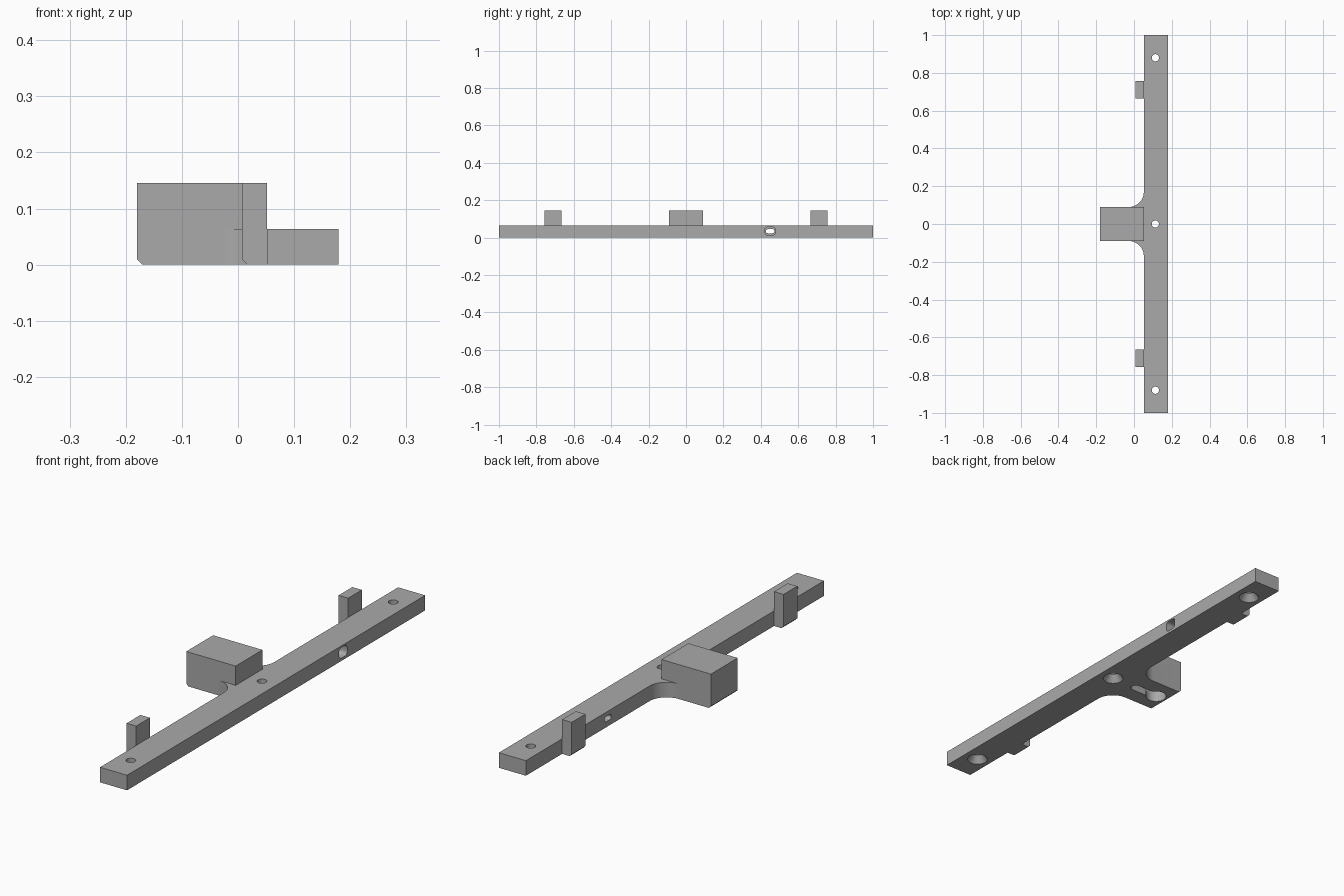
import bpy, bmesh, math
from mathutils import Matrix

if "Cube" in bpy.data.objects:
    bpy.data.objects.remove(bpy.data.objects["Cube"])

grey = bpy.data.materials.new("plain grey")
grey.diffuse_color = (0.4, 0.4, 0.4, 1)
grey.use_nodes = True
grey.node_tree.nodes["Principled BSDF"].inputs["Base Color"].default_value = grey.diffuse_color


def prism(name, pts, h, matrix):
    """Extrude a flat outline by h along local z, then place it."""
    bm = bmesh.new()
    face = bm.faces.new([bm.verts.new((x, y, 0)) for x, y in pts])
    ext = bmesh.ops.extrude_face_region(bm, geom=[face])
    for v in ext["geom"]:
        if isinstance(v, bmesh.types.BMVert):
            v.co.z += h
    bm.transform(matrix)
    bmesh.ops.recalc_face_normals(bm, faces=bm.faces[:])
    return finish(name, bm)


def finish(name, bm):
    me = bpy.data.meshes.new(name)
    bm.to_mesh(me)
    bm.free()
    me.materials.append(grey)
    ob = bpy.data.objects.new(name, me)
    bpy.context.collection.objects.link(ob)
    return ob


def cone(name, x, y, z0, z1, r0, r1):
    bm = bmesh.new()
    bmesh.ops.create_cone(bm, cap_ends=True, segments=32, radius1=r0, radius2=r1,
                          depth=z1 - z0,
                          matrix=Matrix.Translation((x, y, (z0 + z1) / 2)))
    return finish(name, bm)


def boolean(ob, other, op="DIFFERENCE"):
    m = ob.modifiers.new(op.lower(), "BOOLEAN")
    m.operation, m.object, m.solver = op, other, "EXACT"
    bpy.context.view_layer.objects.active = ob
    bpy.ops.object.modifier_apply(modifier=m.name)
    bpy.data.objects.remove(other)


def slot(x0, x1, r):
    """Outline of a round-ended slot along x."""
    arc = [math.pi * i / 12 for i in range(13)]
    return ([(x1 + r * math.sin(a), -r * math.cos(a)) for a in arc] +
            [(x0 - r * math.sin(a), r * math.cos(a)) for a in arc])


def round_rect(w, h, r):
    """Rounded rectangle outline."""
    pts = []
    for k, (sx, sy) in enumerate(((1, 1), (-1, 1), (-1, -1), (1, -1))):
        for i in range(5):
            a = math.pi / 2 * (k + i / 4)
            pts.append((sx * (w / 2 - r) + r * math.cos(a),
                        sy * (h / 2 - r) + r * math.sin(a)))
    return pts


def chamfered(name, x0, y0, y1):
    """Upright block against the bar, bevelled at its outer lower edge."""
    pts = [(x0, .01), (x0 + .01, 0), (.052, 0), (.052, .146), (x0, .146)]
    stand = Matrix.Translation((0, y1, 0)) @ Matrix.Rotation(math.pi / 2, 4, "X")
    return prism(name, pts, y1 - y0, stand)


# Long bar, with concave fillets blending into the centre block
R = 0.08
steps = [math.pi / 2 * i / 12 for i in range(13)]
upper = [(.052 - R + R * math.sin(a), .09 + R - R * math.cos(a)) for a in steps]
outline = [(.179, -1), (.179, 1), (.052, 1)] + upper[::-1]
outline += [(x, -y) for x, y in upper] + [(.052, -1)]
bar = prism("bar", outline, .064, Matrix())

# Centre block
boolean(bar, chamfered("centre_block", -.18, -.09, .09), "UNION")

# Countersunk screw holes
for y in (-.88, 0, .88):
    boolean(bar, cone("hole", .113, y, -.05, .1, .019, .019))
    boolean(bar, cone("countersink", .113, y, -.001, .03, .042, .019))

# Keyhole in the underside of the centre block
boolean(bar, cone("key_entry", -.12, 0, -.05, .08, .042, .042))
boolean(bar, prism("key_throat", slot(-.12, -.01, .02), .1, Matrix.Translation((0, 0, -.05))))
boolean(bar, prism("key_undercut", slot(-.12, -.01, .04), .05, Matrix.Translation((0, 0, .03))))

# Cross channel through the bar: wide pocket, then narrower slot
across = Matrix(((0, 0, 1, 0), (1, 0, 0, .45), (0, 1, 0, .034), (0, 0, 0, 1)))
boolean(bar, prism("pocket", round_rect(.055, .045, .015), .1,
                   Matrix.Translation((.12, 0, 0)) @ across))
boolean(bar, prism("channel", round_rect(.045, .022, .01), .3, across))

# Two end tabs
for side, name in ((-1, "front_tab"), (1, "back_tab")):
    y0, y1 = sorted((side * .665, side * .757))
    chamfered(name, .007, y0, y1)

# Smooth the round walls, keep the edges crisp
bpy.ops.object.select_all(action="DESELECT")
bar.select_set(True)
bpy.context.view_layer.objects.active = bar
bpy.ops.object.shade_smooth_by_angle(angle=math.radians(30))
